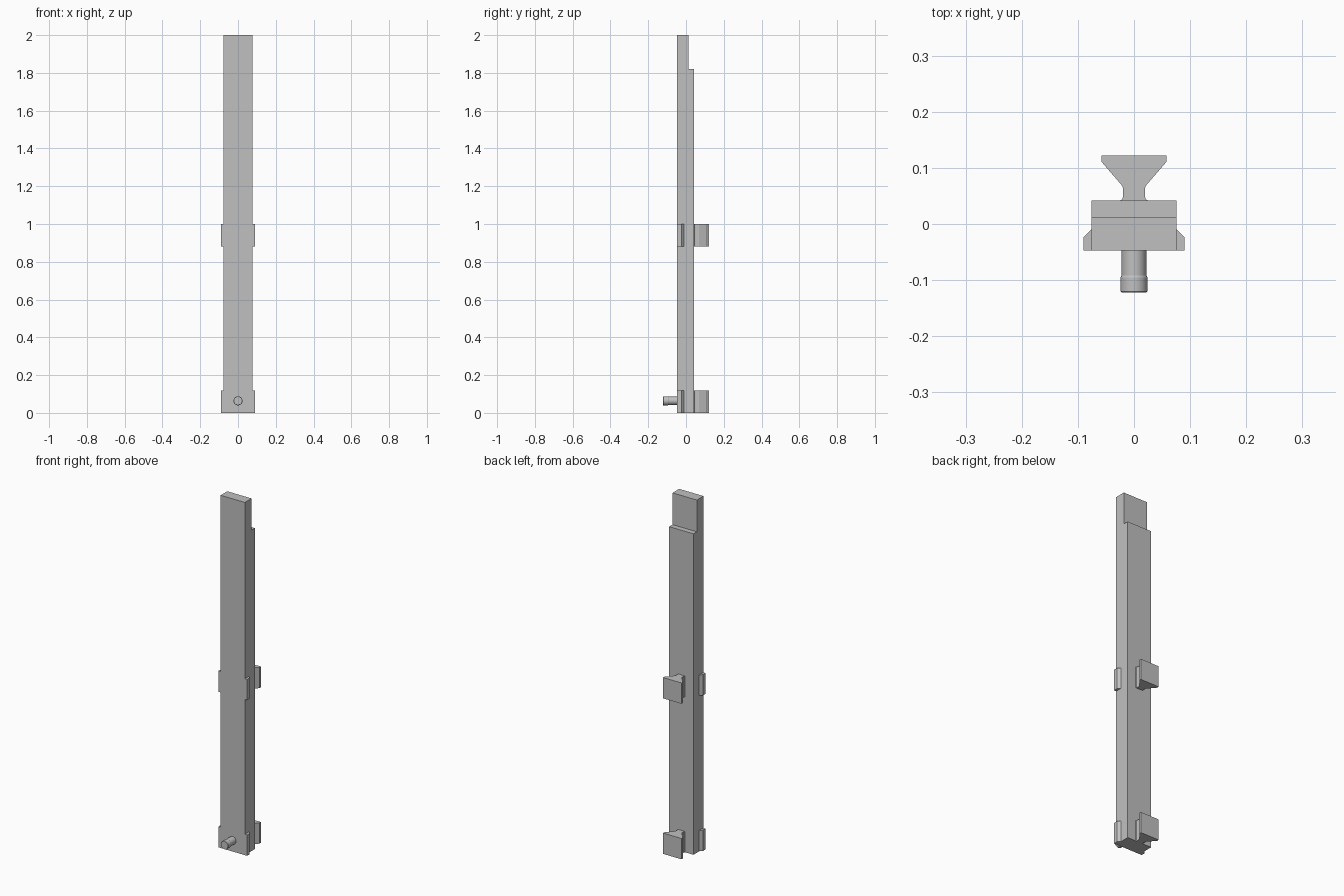
import bpy, bmesh, math
from mathutils import Vector

old = bpy.data.objects.get("Cube")
if old:
    bpy.data.objects.remove(old, do_unlink=True)

grey = bpy.data.materials.new("plain_grey")
grey.use_nodes = True
colour = (0.53, 0.53, 0.53, 1)
grey.diffuse_color = colour
grey.node_tree.nodes["Principled BSDF"].inputs["Base Color"].default_value = colour


def finish(name, bm):
    bmesh.ops.recalc_face_normals(bm, faces=bm.faces)
    mesh = bpy.data.meshes.new(name)
    bm.to_mesh(mesh)
    bm.free()
    mesh.materials.append(grey)
    obj = bpy.data.objects.new(name, mesh)
    bpy.context.collection.objects.link(obj)
    return obj


def extrude(name, points, direction):
    """Solid prism: a flat outline pushed along a direction."""
    bm = bmesh.new()
    face = bm.faces.new([bm.verts.new(p) for p in points])
    out = bmesh.ops.extrude_face_region(bm, geom=[face], use_keep_orig=True)
    moved = [v for v in out["geom"] if isinstance(v, bmesh.types.BMVert)]
    bmesh.ops.translate(bm, verts=moved, vec=Vector(direction))
    return finish(name, bm)


HALF, FRONT, BACK = 0.076, -0.0475, 0.042
CLIP_HEIGHT = 0.118

# Long bar with a stepped back at the top
bar = [(FRONT, 0), (BACK, 0), (BACK, 1.82), (0.012, 1.82), (0.012, 2), (FRONT, 2)]
extrude("bar", [(-HALF, y, z) for y, z in bar], (2 * HALF, 0, 0))

# Dovetail half outline: filleted root, narrow neck, flared head
dovetail = [(0.024, BACK), (0.0205, 0.045), (0.0195, 0.049), (0.0195, 0.064),
            (0.021, 0.068), (0.058, 0.111), (0.058, 0.1225)]
outline = dovetail + [(-x, y) for x, y in reversed(dovetail)]

# Side tab outline with a chamfered rear corner
tab = [(HALF, FRONT), (0.09, FRONT), (0.09, -0.024), (HALF, -0.01)]

for level, z in (("lower", 0), ("middle", 1 - CLIP_HEIGHT)):
    up = (0, 0, CLIP_HEIGHT)
    extrude(level + "_dovetail", [(x, y, z) for x, y in outline], up)
    for side, s in (("left", 1), ("right", -1)):
        extrude(f"{level}_{side}_tab", [(s * x, y, z) for x, y in tab], up)

# Front peg with a slightly wider, softened head
peg = [(0, FRONT), (0.022, FRONT), (0.022, -0.092), (0.024, -0.095),
       (0.024, -0.12), (0.022, -0.1225), (0, -0.1225)]
bm = bmesh.new()
verts = [bm.verts.new((r, y, 0.064)) for r, y in peg]
edges = [bm.edges.new(pair) for pair in zip(verts, verts[1:])]
bmesh.ops.spin(bm, geom=verts + edges, cent=(0, 0, 0.064), axis=(0, 1, 0),
               angle=2 * math.pi, steps=32)
bmesh.ops.remove_doubles(bm, verts=bm.verts, dist=0.0001)
peg_obj = finish("front_peg", bm)
bpy.ops.object.select_all(action="DESELECT")
peg_obj.select_set(True)
bpy.context.view_layer.objects.active = peg_obj
bpy.ops.object.shade_smooth_by_angle(angle=math.radians(30))
